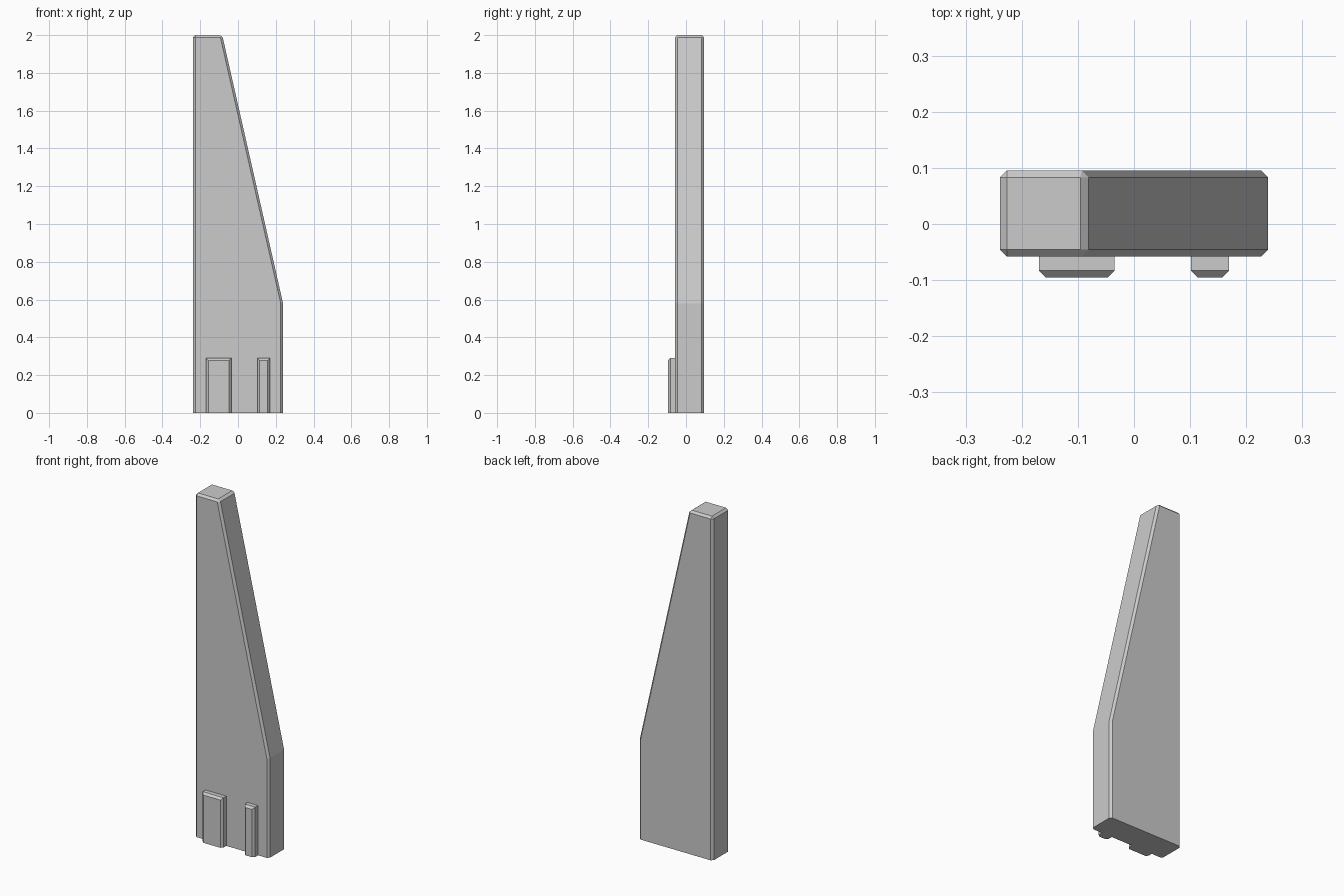
import bpy
import bmesh

if "Cube" in bpy.data.objects:
    bpy.data.objects.remove(bpy.data.objects["Cube"])

CHAMFER = 0.0122


def chamfered_prism(name, profile, y0, y1, keep_sharp):
    """Extrude an xz profile from y0 to y1, chamfering edges not kept sharp."""
    bm = bmesh.new()
    face = bm.faces.new([bm.verts.new((x, y0, z)) for x, z in profile])
    ext = bmesh.ops.extrude_face_region(bm, geom=[face])
    new_verts = [g for g in ext["geom"] if isinstance(g, bmesh.types.BMVert)]
    bmesh.ops.translate(bm, verts=new_verts, vec=(0, y1 - y0, 0))
    bmesh.ops.recalc_face_normals(bm, faces=bm.faces[:])
    edges = [e for e in bm.edges if not keep_sharp(e.verts[0].co, e.verts[1].co)]
    bmesh.ops.bevel(bm, geom=edges, offset=CHAMFER, offset_type='OFFSET',
                    segments=1, profile=0.5, affect='EDGES', clamp_overlap=True)
    mesh = bpy.data.meshes.new(name)
    bm.to_mesh(mesh)
    bm.free()
    obj = bpy.data.objects.new(name, mesh)
    bpy.context.collection.objects.link(obj)
    return obj


# Tapered upright: base edges and the kink where the slope starts stay sharp
FRONT, BACK, KINK = -0.058, 0.0955, 0.58


def body_sharp(a, b):
    on_base = a.z < 0.001 and b.z < 0.001
    on_kink = abs(a.z - KINK) < 0.001 and abs(b.z - KINK) < 0.001
    return on_base or on_kink


chamfered_prism("tapered_upright",
                [(-0.2385, 0), (0.2385, 0), (0.2385, KINK), (-0.0835, 2), (-0.2385, 2)],
                FRONT, BACK, body_sharp)

# Raised front tabs: only the front side and top edges are chamfered
TAB_FRONT, TAB_TOP = -0.0955, 0.29


def tab_sharp(a, b):
    on_base = a.z < 0.001 and b.z < 0.001
    return on_base or max(a.y, b.y) > TAB_FRONT + 0.001


for name, x0, x1 in (("wide_tab", -0.169, -0.035), ("narrow_tab", 0.102, 0.169)):
    chamfered_prism(name, [(x0, 0), (x1, 0), (x1, TAB_TOP), (x0, TAB_TOP)],
                    TAB_FRONT, FRONT, tab_sharp)
